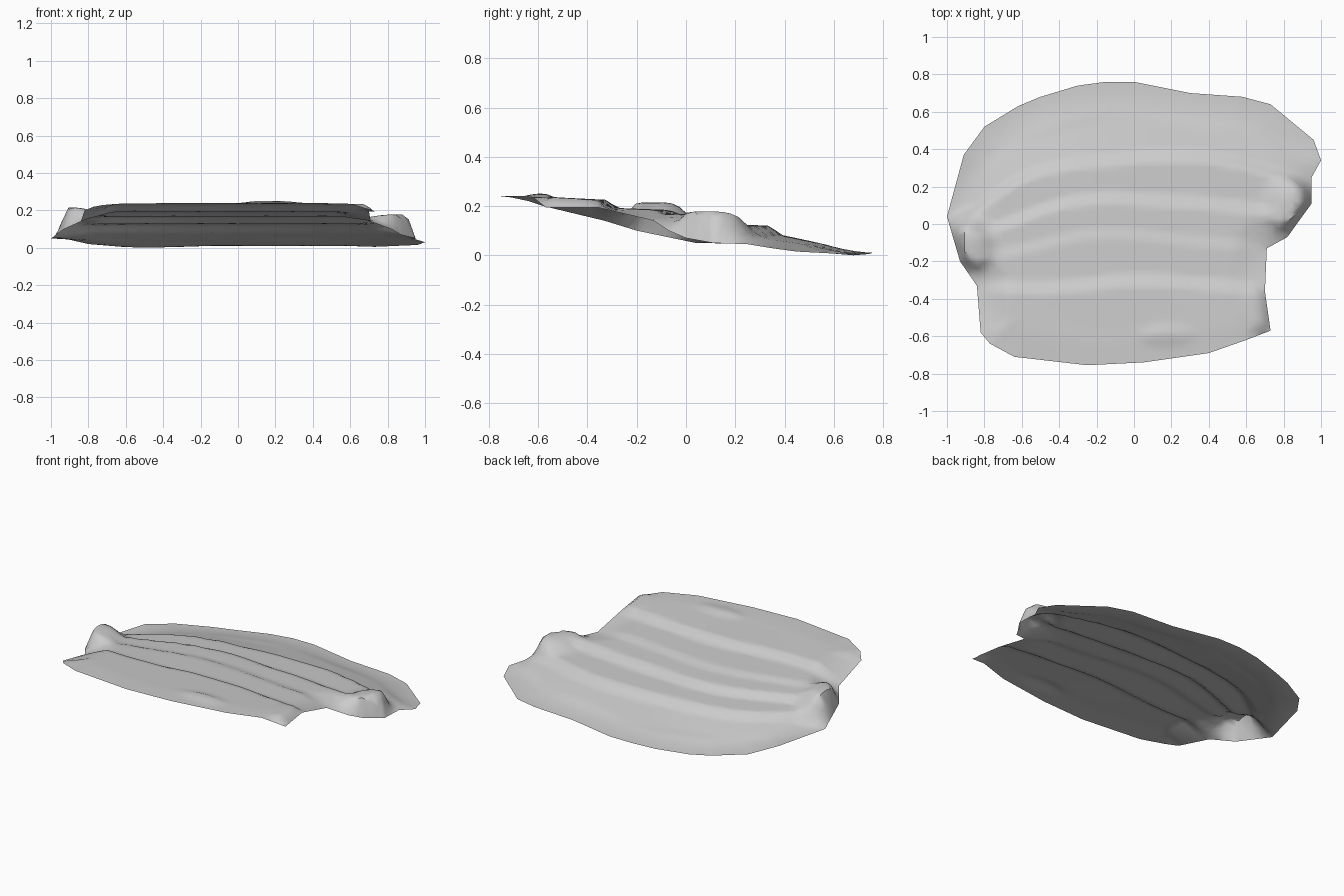
import bpy, bmesh, math
from mathutils import Vector

if "Cube" in bpy.data.objects:
    bpy.data.objects.remove(bpy.data.objects["Cube"])

# Rim of the rock sheet, anticlockwise
RIM = [Vector(p) for p in (
    (1, .34, .03), (.96, .45, .015), (.73, .64, .005), (.58, .68, .01), (.3, .7, .01),
    (0, .76, .01), (-.15, .76, .01), (-.3, .74, .005), (-.5, .68, 0), (-.62, .63, .005),
    (-.8, .52, .02), (-.91, .37, .045), (-1, .04, .05), (-.93, -.2, .1), (-.84, -.33, .14),
    (-.82, -.58, .2), (-.77, -.64, .22), (-.64, -.71, .235), (-.25, -.755, .24),
    (.05, -.74, .24), (.4, -.69, .24), (.6, -.62, .235), (.73, -.57, .195),
    (.7, -.36, .195), (.71, -.13, .14), (.82, -.07, .1), (.87, 0, .07),
    (.95, .11, .05), (.95, .25, .045))]

# Near-level treads and steep drops, front to back
STEPS = [(-.8, .24), (-.6, .238), (-.34, .225), (-.3, .192), (-.08, .184), (-.04, .168),
         (.13, .162), (.17, .128), (.35, .12), (.39, .083), (.58, .038), (.8, .01), (2, .01)]


def terrace(y):
    for (y0, z0), (y1, z1) in zip(STEPS, STEPS[1:]):
        if y <= y1:
            return z0 + (z1 - z0) * (y - y0) / (y1 - y0)


def bump(x, y, cx, cy, rx, ry):
    # Flat-topped bulge
    return math.exp(-(((x - cx) / rx) ** 2 + ((y - cy) / ry) ** 2) ** 2)


def nearest_rim(x, y):
    best = (9, 0)
    for a, b in zip(RIM, RIM[1:] + RIM[:1]):
        d = (b - a).xy
        t = max(0, min(1, (Vector((x, y)) - a.xy).dot(d) / d.length_squared))
        p = a.lerp(b, t)
        best = min(best, (math.hypot(x - p.x, y - p.y), p.z))
    return best


def height(x, y):
    # Rear steps bow forward at the sides and wander slightly
    bow = (.4 if x < 0 else .2) * x * x * max(0, min(1, (y + .3) / .4))
    z = terrace(y + bow + .02 * math.sin(5 * x + 6 * y))
    right = bump(x, y, .86, .08, .14, .16)
    left = bump(x, y, -.9, -.13, .13, .15)
    flap = bump(x, y, .7, -.46, .12, .2)
    z += (.178 - z) * right
    z += (.215 - z) * left
    z += .016 * bump(x, y, .18, -.6, .14, .05)
    # Gentle fall to the rim, steep walls at the side bulges
    width = .17 - .13 * min(1, right + left + flap)
    d, rim_z = nearest_rim(x, y)
    return rim_z + (z - rim_z) * min(1, d / width)


# Outline sliced into a grid, then raised into terraces
bm = bmesh.new()
bm.faces.new([bm.verts.new(p) for p in RIM])
for axis, count, step in ((Vector((1, 0, 0)), 28, .035), (Vector((0, 1, 0)), 25, .03)):
    for i in range(-count, count + 1):
        bmesh.ops.bisect_plane(bm, geom=bm.verts[:] + bm.edges[:] + bm.faces[:],
                               plane_co=axis * (i * step + .003), plane_no=axis)
for v in bm.verts:
    v.co.z = max(0, height(v.co.x, v.co.y))
bmesh.ops.triangulate(bm, faces=bm.faces[:])
for f in bm.faces:
    if f.normal.z < 0:
        f.normal_flip()
mesh = bpy.data.meshes.new("rock_sheet")
bm.to_mesh(mesh)
bm.free()
rock = bpy.data.objects.new("rock_sheet", mesh)
bpy.context.collection.objects.link(rock)

# Stone colour
stone = bpy.data.materials.new("pale_grey_stone")
stone.use_nodes = True
colour = (.6, .6, .6, 1)
stone.diffuse_color = colour
stone.node_tree.nodes["Principled BSDF"].inputs["Base Color"].default_value = colour
mesh.materials.append(stone)

bpy.ops.object.select_all(action='DESELECT')
rock.select_set(True)
bpy.context.view_layer.objects.active = rock
bpy.ops.object.shade_smooth_by_angle(angle=math.radians(40))
